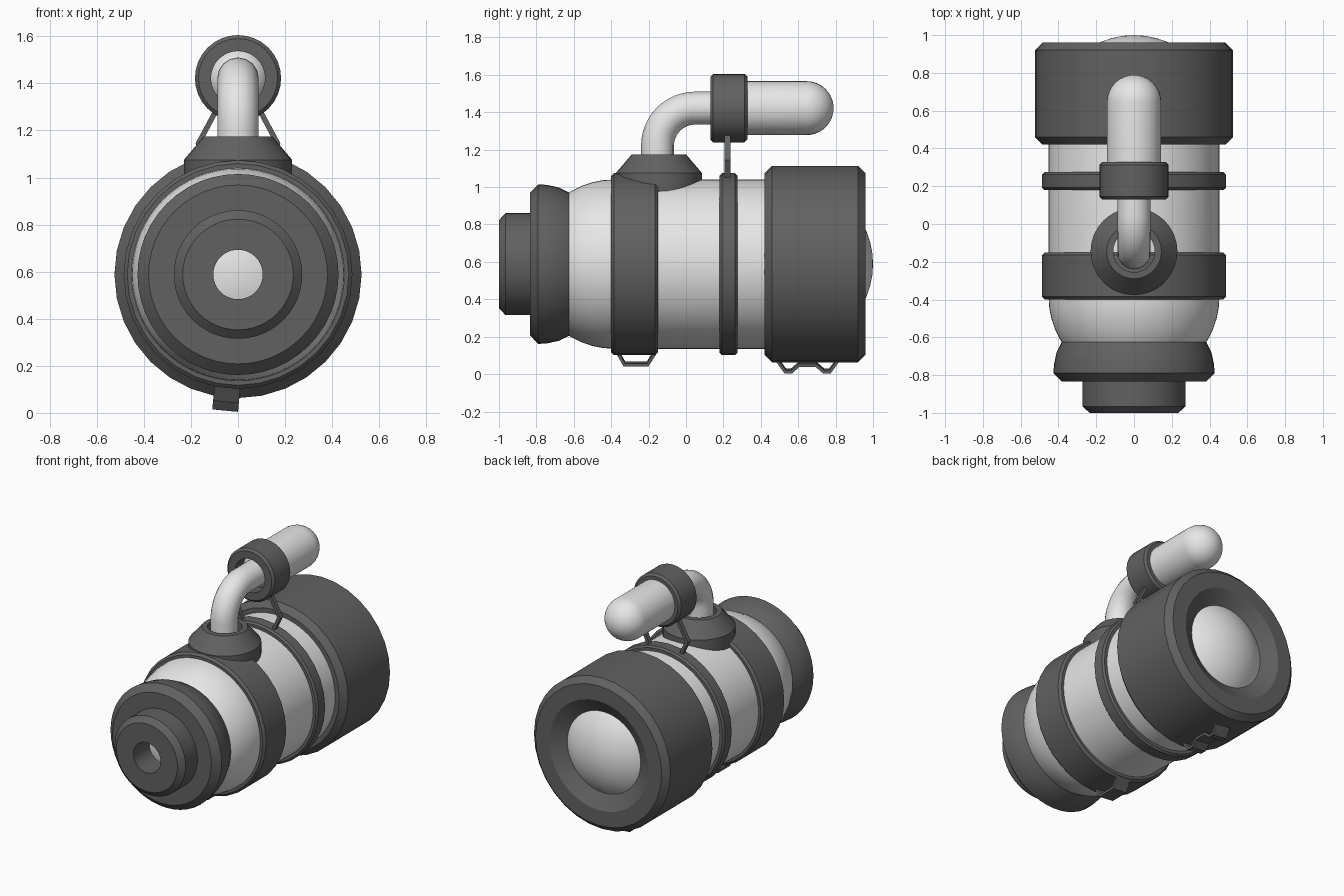
import bpy
import math
from mathutils import Matrix, Vector

if "Cube" in bpy.data.objects:
    bpy.data.objects.remove(bpy.data.objects["Cube"], do_unlink=True)

AXIS_Z = 0.588      # height of the tank centre line
PIPE_Z = 1.422      # height of the upper cylinder centre line
BAND_Y = 0.222      # strap that carries the struts


def material(name, value):
    mat = bpy.data.materials.new(name)
    mat.use_nodes = True
    colour = (value, value, value, 1)
    mat.diffuse_color = colour
    bsdf = mat.node_tree.nodes["Principled BSDF"]
    bsdf.inputs["Base Color"].default_value = colour
    bsdf.inputs["Roughness"].default_value = 0.6
    return mat


LIGHT = material("light_grey", 0.8)
DARK = material("dark_grey", 0.12)


def finish(obj, mat, angle=25):
    obj.data.materials.append(mat)
    bpy.ops.object.select_all(action="DESELECT")
    obj.select_set(True)
    bpy.context.view_layer.objects.active = obj
    bpy.ops.object.shade_smooth_by_angle(angle=math.radians(angle))
    return obj


def new_mesh(name, verts, faces):
    mesh = bpy.data.meshes.new(name)
    mesh.from_pydata(verts, [], faces)
    obj = bpy.data.objects.new(name, mesh)
    bpy.context.collection.objects.link(obj)
    return obj


def lathe(name, profile, mat, centre, upright=False, closed=True, sides=32):
    """Turn (radius, distance) points around the y axis, or z when upright."""
    verts, faces = [], []
    count = len(profile)
    for i in range(sides):
        a = math.tau * i / sides
        for r, d in profile:
            c, s = r * math.cos(a), r * math.sin(a)
            verts.append(Vector((c, s, d) if upright else (c, d, -s)) + Vector(centre))
    for i in range(sides):
        j = (i + 1) % sides
        for k in range(count if closed else count - 1):
            n = (k + 1) % count
            faces.append((i * count + k, j * count + k, j * count + n, i * count + n))
    obj = new_mesh(name, verts, faces)
    # Merge poles and make the normals face outward
    import bmesh
    bm = bmesh.new()
    bm.from_mesh(obj.data)
    bmesh.ops.remove_doubles(bm, verts=bm.verts, dist=1e-5)
    bmesh.ops.recalc_face_normals(bm, faces=bm.faces)
    bm.to_mesh(obj.data)
    bm.free()
    return finish(obj, mat)


def capsule(name, radius, start, end, z, sides):
    """Cylinder with round ends; start and end are the dome centres."""
    steps = 12
    arc = [math.pi / 2 * i / steps for i in range(steps + 1)]
    profile = [(radius * math.sin(a), start - radius * math.cos(a)) for a in arc]
    profile += [(radius * math.cos(a), end + radius * math.sin(a)) for a in arc]
    return lathe(name, profile, LIGHT, (0, 0, z), closed=False, sides=sides)


def ring(name, inner, outer, start, end, bevel, z):
    profile = [(inner, start), (outer - bevel, start), (outer, start + bevel),
               (outer, end - bevel), (outer - bevel, end), (inner, end)]
    return lathe(name, profile, DARK, (0, 0, z))


def strip(name, path, offset, thickness):
    """Bent flat bar: a path of points swept along an offset, then thickened."""
    half = Vector(offset) / 2
    verts = [Vector(p) + s * half for p in path for s in (-1, 1)]
    faces = [(2 * i, 2 * i + 1, 2 * i + 3, 2 * i + 2) for i in range(len(path) - 1)]
    obj = new_mesh(name, verts, faces)
    solid = obj.modifiers.new("thickness", "SOLIDIFY")
    solid.thickness = thickness
    solid.offset = 0
    solid.use_even_offset = True
    obj.data.materials.append(DARK)
    return obj


# Main tank and its straps
capsule("tank", 0.4525, -0.385, 0.5475, AXIS_Z, 64)
ring("front_strap", 0.44, 0.486, -0.4, -0.15, 0.015, AXIS_Z)
ring("rear_strap", 0.44, 0.486, 0.18, 0.275, 0.012, AXIS_Z)

# Rear cap with a sloped opening around the dome
lathe("rear_cap", [(0.44, 0.42), (0.485, 0.42), (0.525, 0.46), (0.525, 0.92),
                   (0.485, 0.96), (0.38, 0.96), (0.28, 0.9), (0.27, 0.85),
                   (0.44, 0.6)], DARK, (0, 0, AXIS_Z))

# Front flange and hollow nozzle
lathe("front_nozzle", [(0.105, -1), (0.235, -1), (0.273, -0.965), (0.273, -0.835),
                       (0.38, -0.835), (0.427, -0.79), (0.423, -0.74),
                       (0.41, -0.68), (0.378, -0.615), (0.3, -0.69),
                       (0.105, -0.8)], DARK, (0, 0, AXIS_Z), sides=48)

# Pipe socket on top
lathe("pipe_socket", [(0.11, 0.95), (0.23, 0.95), (0.23, 1.075), (0.145, 1.175),
                      (0.11, 1.175)], DARK, (0, -0.145, 0), upright=True)

# Bent pipe
bend = 0.2
pipe_y = -0.152
points = [(0, pipe_y, 0.98)]
for i in range(13):
    a = math.pi / 2 * i / 12
    points.append((0, pipe_y + bend * (1 - math.cos(a)), PIPE_Z - bend * (1 - math.sin(a))))
points.append((0, 0.25, PIPE_Z))
curve = bpy.data.curves.new("bent_pipe", "CURVE")
curve.dimensions = "3D"
curve.bevel_depth = 0.088
curve.bevel_resolution = 6
spline = curve.splines.new("POLY")
spline.points.add(len(points) - 1)
for point, co in zip(spline.points, points):
    point.co = (*co, 1)
pipe = bpy.data.objects.new("bent_pipe", curve)
bpy.context.collection.objects.link(pipe)
bpy.ops.object.select_all(action="DESELECT")
pipe.select_set(True)
bpy.context.view_layer.objects.active = pipe
bpy.ops.object.convert(target="MESH")
finish(bpy.context.object, LIGHT, 40)

# Upper cylinder and collar
capsule("upper_cylinder", 0.144, 0.31, 0.645, PIPE_Z, 32)
ring("collar", 0.115, 0.183, 0.13, 0.328, 0.015, PIPE_Z)

# Struts from the collar to the rear strap
for side, label in ((1, "left"), (-1, "right")):
    path = [(side * x, BAND_Y, z) for x, z in ((0.09, 1.29), (0.168, 1.145), (0.12, 1.04))]
    strip(label + "_strut", path, (0, 0.03, 0), 0.022)

# Bent feet below, turned slightly around the tank
turn = (Matrix.Translation((0, 0, AXIS_Z)) @ Matrix.Rotation(math.radians(5.4), 4, "Y")
        @ Matrix.Translation((0, 0, -AXIS_Z)))
front_path = [(-0.365, 0.115), (-0.33, 0.052), (-0.205, 0.052), (-0.165, 0.115)]
rear_path = [(0.49, 0.07), (0.53, 0.015), (0.565, 0.015), (0.605, 0.05)]
rear_path += [(1.3 - y, z) for y, z in reversed(rear_path)]
for name, path in (("front_foot", front_path), ("rear_foot", rear_path)):
    foot = strip(name, [(0, y, z) for y, z in path], (0.11, 0, 0), 0.016)
    foot.data.transform(turn)
